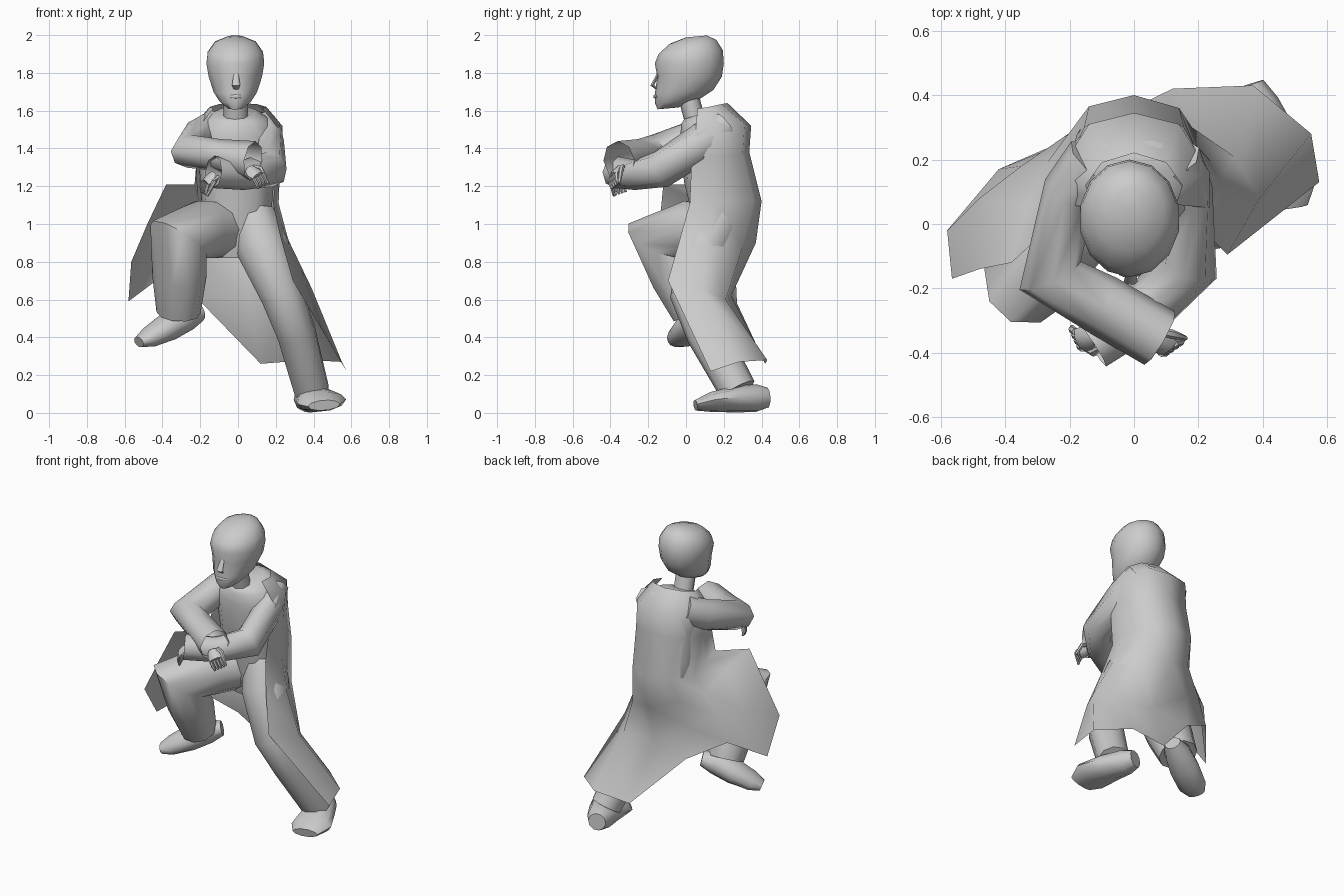
import bpy, math
from mathutils import Vector as V


def mesh(name, rings, closed=True, cap0=True, cap1=True, angle=55):
    """Skin a list of point rings into one object."""
    n = len(rings[0])
    verts = [tuple(p) for r in rings for p in r]
    faces = []
    for i in range(len(rings) - 1):
        for j in range(n if closed else n - 1):
            k = (j + 1) % n
            faces.append((i * n + j, i * n + k, (i + 1) * n + k, (i + 1) * n + j))
    if cap0:
        faces.append(tuple(range(n))[::-1])
    if cap1:
        faces.append(tuple(range(len(verts) - n, len(verts))))
    me = bpy.data.meshes.new(name)
    me.from_pydata(verts, [], faces)
    ob = bpy.data.objects.new(name, me)
    bpy.context.collection.objects.link(ob)
    bpy.ops.object.select_all(action='DESELECT')
    bpy.context.view_layer.objects.active = ob
    ob.select_set(True)
    if closed:
        bpy.ops.object.mode_set(mode='EDIT')
        bpy.ops.mesh.select_all(action='SELECT')
        bpy.ops.mesh.normals_make_consistent(inside=False)
        bpy.ops.object.mode_set(mode='OBJECT')
    bpy.ops.object.shade_smooth_by_angle(angle=math.radians(angle))
    return ob


def tube(name, path, radii, side, n=10, **kw):
    """Oval tube along a path; radii are (along side, across)."""
    pts = [V(p) for p in path]
    rings = []
    for i, p in enumerate(pts):
        t = V((0, 0, 0))
        if i > 0:
            t += (p - pts[i - 1]).normalized()
        if i < len(pts) - 1:
            t += (pts[i + 1] - p).normalized()
        t.normalize()
        s = V(side)
        s = (s - t * s.dot(t)).normalized()
        u = t.cross(s)
        a, b = radii[i]
        rings.append([p + s * a * math.cos(q) + u * b * math.sin(q)
                      for q in (2 * math.pi * j / n for j in range(n))])
    return mesh(name, rings, **kw)


def oval(cx, rx, y0, y1, z, tilt=0.0, n=12, power=0.85):
    """Horizontal rounded ring between front y0 and back y1."""
    out = []
    for j in range(n):
        q = 2 * math.pi * j / n - math.pi / 2
        c, s = math.cos(q), math.sin(q)
        c = math.copysign(abs(c) ** power, c)
        s = math.copysign(abs(s) ** power, s)
        out.append((cx + rx * c, (y0 + y1) / 2 + (y1 - y0) / 2 * s, z + tilt * s))
    return out


# Head, nose, mouth and neck
head = [(0.04, -0.15, -0.04, 1.612, 0.005), (0.085, -0.165, 0.07, 1.65, 0.01),
        (0.118, -0.165, 0.145, 1.70, 0.01), (0.145, -0.152, 0.19, 1.78, 0),
        (0.157, -0.165, 0.20, 1.85, 0), (0.15, -0.145, 0.195, 1.91, 0.01),
        (0.11, -0.085, 0.16, 1.965, 0.01), (0.04, 0.0, 0.11, 1.993, 0.005)]
mesh("head", [oval(-0.014, rx, a, b, z, t, 14, 1.0) for rx, a, b, z, t in head])
tube("nose", [(-0.01, -0.145, 1.80), (-0.01, -0.178, 1.735), (-0.01, -0.155, 1.715)],
     [(0.012, 0.008), (0.022, 0.012), (0.014, 0.006)], (1, 0, 0), 6)
tube("mouth", [(-0.045, -0.155, 1.675), (-0.012, -0.168, 1.675), (0.021, -0.155, 1.675)],
     [(0.006, 0.004), (0.01, 0.006), (0.006, 0.004)], (0, 0, 1), 6)
tube("neck", [(-0.012, 0.06, 1.50), (-0.012, 0.015, 1.67)], [(0.065, 0.055)] * 2, (1, 0, 0), 8)

# Torso, down to the hips
torso = [(0.10, -0.01, 0.2, 1.59, 0.035), (0.165, -0.025, 0.26, 1.565, 0.035),
         (0.21, -0.03, 0.33, 1.485, 0.02), (0.205, -0.03, 0.32, 1.40, 0),
         (0.195, -0.01, 0.36, 1.22, 0), (0.185, 0.02, 0.37, 1.10, 0),
         (0.17, 0.03, 0.30, 0.95, 0), (0.12, 0.07, 0.22, 0.82, 0)]
mesh("torso", [oval(-0.005, rx, a, b, z, t) for rx, a, b, z, t in torso])


def back_row(pts):
    """Symmetric coat row: right half plus its mirror image."""
    return pts + [(-x, y, z) for x, y, z in pts[-2::-1]]


# Long coat, swept around the back from one front edge to the other
coat = [
    back_row([(0.13, 0.06, 1.61), (0.15, 0.12, 1.62), (0.10, 0.19, 1.635), (0, 0.22, 1.64)]),
    back_row([(0.235, 0.05, 1.48), (0.235, 0.16, 1.52), (0.14, 0.31, 1.53), (0, 0.345, 1.52)]),
    back_row([(0.21, 0.03, 1.35), (0.225, 0.15, 1.36), (0.155, 0.30, 1.37), (0, 0.335, 1.38)]),
    [(0.185, 0.02, 1.11), (0.215, 0.15, 1.11), (0.14, 0.36, 1.12), (0, 0.40, 1.12),
     (-0.14, 0.365, 1.13), (-0.2, 0.20, 1.10), (-0.23, 0.02, 1.21)],
    [(0.225, -0.03, 0.93), (0.265, 0.12, 0.92), (0.18, 0.30, 0.88), (0.01, 0.37, 0.9),
     (-0.16, 0.31, 0.97), (-0.27, 0.19, 1.01), (-0.38, -0.12, 1.21)],
    [(0.29, -0.095, 0.70), (0.39, 0.08, 0.66), (0.31, 0.21, 0.6), (0.06, 0.24, 0.62),
     (-0.19, 0.26, 0.79), (-0.35, 0.18, 0.88), (-0.48, -0.14, 1.0)],
    [(0.575, 0.13, 0.22), (0.55, 0.28, 0.27), (0.37, 0.43, 0.28), (0.12, 0.42, 0.26),
     (-0.19, 0.27, 0.58), (-0.42, 0.17, 0.71), (-0.565, -0.17, 0.80)]]
coat = [r + [r[-1]] for r in coat]          # extra column for the flap corner
for r in coat[:4]:
    r[-2] = tuple((V(r[-3]) + V(r[-1])) / 2)
coat[4][-2] = (-0.33, 0.05, 1.13)
coat[5][-2] = (-0.48, 0.08, 0.90)
coat[6][-2] = (-0.58, -0.02, 0.59)
mesh("long_coat", coat, closed=False, cap0=False, cap1=False, angle=60)

# Folded arms in wide open sleeves
tube("sleeve_over", [(-0.12, 0.19, 1.52), (-0.2, 0.1, 1.47), (-0.26, -0.16, 1.385),
                     (-0.1, -0.25, 1.365), (0.08, -0.355, 1.335)],
     [(0.09, 0.10), (0.10, 0.085), (0.09, 0.105), (0.085, 0.095), (0.105, 0.095)],
     (0, 0, 1), 8, cap1=False)
tube("sleeve_under", [(0.12, 0.2, 1.52), (0.165, 0.1, 1.44), (0.17, -0.13, 1.29),
                      (0.03, -0.27, 1.26), (-0.13, -0.375, 1.275)],
     [(0.09, 0.09), (0.105, 0.08), (0.10, 0.095), (0.08, 0.085), (0.085, 0.08)],
     (0, 0, 1), 8, cap1=False)


def hand(name, wrist, knuckle, tip):
    """Palm plus four curled fingers and a thumb."""
    w, k, t = V(wrist), V(knuckle), V(tip)
    side = (k - w).cross(t - k).normalized()
    tube(name + "_palm", [w, (w + k) / 2, k],
         [(0.03, 0.025), (0.042, 0.025), (0.038, 0.018)], side, 6)
    for i in range(4):
        o = side * (i - 1.5) * 0.02
        tube(name + "_finger", [k + o, (k + t) / 2 + (k - w) * 0.1 + o, t + o],
             [(0.011, 0.012), (0.011, 0.012), (0.007, 0.007)], side, 6)
    tube(name + "_thumb", [w + side * 0.03, (w + k) / 2 + side * 0.05, t + side * 0.04],
         [(0.013, 0.013), (0.014, 0.014), (0.008, 0.008)], (0.3, 0.5, 1), 6)


hand("hand_over", (0.06, -0.35, 1.29), (0.105, -0.385, 1.255), (0.13, -0.375, 1.20))
hand("hand_under", (-0.12, -0.35, 1.26), (-0.17, -0.36, 1.22), (-0.18, -0.345, 1.16))

# Bent raised leg
across = (0.78, -0.62, 0)
tube("raised_leg", [(-0.05, 0.19, 0.97), (-0.18, 0.03, 0.97), (-0.315, -0.145, 0.92),
                    (-0.31, -0.05, 0.72), (-0.315, 0.035, 0.53)],
     [(0.14, 0.14), (0.15, 0.16), (0.15, 0.195), (0.145, 0.14), (0.12, 0.11)], across, 10)
# Straight planted leg
tube("planted_leg", [(0.08, 0.17, 1.03), (0.13, 0.10, 0.88), (0.235, 0.03, 0.62),
                     (0.31, 0.11, 0.42), (0.39, 0.275, 0.12)],
     [(0.13, 0.14), (0.145, 0.14), (0.115, 0.115), (0.105, 0.11), (0.095, 0.10)],
     (1, 0.2, 0.3), 10)

# Shoes
tube("raised_shoe", [(-0.2, 0.12, 0.53), (-0.27, 0.08, 0.51), (-0.37, 0.03, 0.455),
                     (-0.47, -0.02, 0.40), (-0.525, -0.045, 0.375)],
     [(0.05, 0.045), (0.08, 0.075), (0.095, 0.075), (0.09, 0.055), (0.055, 0.03)],
     (0.45, -0.9, 0), 10)
tube("planted_shoe", [(0.35, 0.43, 0.08), (0.37, 0.37, 0.078), (0.41, 0.25, 0.072),
                      (0.445, 0.13, 0.058), (0.455, 0.05, 0.04)],
     [(0.055, 0.055), (0.08, 0.075), (0.105, 0.07), (0.13, 0.052), (0.085, 0.028)],
     (1, 0.3, 0.12), 10)
